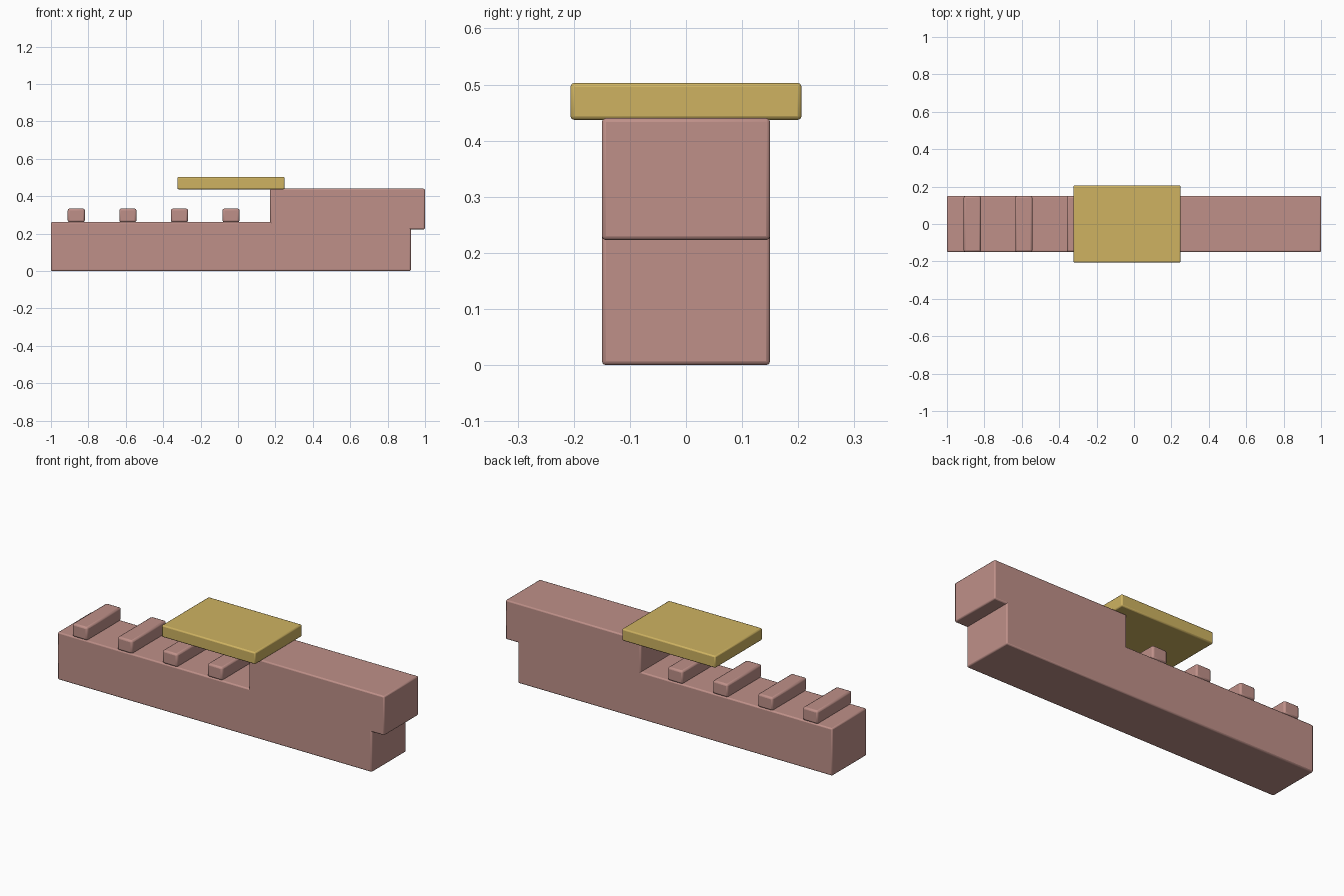
import bpy

if "Cube" in bpy.data.objects:
    bpy.data.objects.remove(bpy.data.objects["Cube"])


def material(name, color):
    mat = bpy.data.materials.new(name)
    mat.diffuse_color = (*color, 1)
    mat.use_nodes = True
    mat.node_tree.nodes["Principled BSDF"].inputs["Base Color"].default_value = mat.diffuse_color
    return mat


def box(name, x, y, z, mat, bevel):
    """Bevelled box from (min, max) ranges on each axis."""
    ranges = (x, y, z)
    bpy.ops.mesh.primitive_cube_add(size=1, location=[(a + b) / 2 for a, b in ranges])
    ob = bpy.context.object
    ob.name = name
    ob.scale = [b - a for a, b in ranges]
    bpy.ops.object.transform_apply(location=False, rotation=False, scale=True)
    ob.data.materials.append(mat)
    mod = ob.modifiers.new("soft_edges", 'BEVEL')
    mod.width = bevel
    mod.segments = 2
    bpy.ops.object.shade_smooth_by_angle()
    return ob


rose = material("rose", (0.52, 0.28, 0.25))
gold = material("gold", (0.62, 0.45, 0.12))
width = (-0.15, 0.15)

# Long lower beam and raised block overhanging its right end
box("base_beam", (-1.0, 0.924), width, (0.0, 0.262), rose, 0.007)
box("raised_block", (0.172, 1.0), width, (0.223, 0.44), rose, 0.007)

# Evenly spaced cross ribs, the last three running into the block
for i in range(7):
    cx = -0.8645 + i * 0.2757
    box(f"rib_{i + 1}", (cx - 0.046, cx + 0.046), width, (0.261, 0.334), rose, 0.01)

# Wide plate on top
box("top_plate", (-0.324, 0.249), (-0.206, 0.206), (0.437, 0.503), gold, 0.007)
